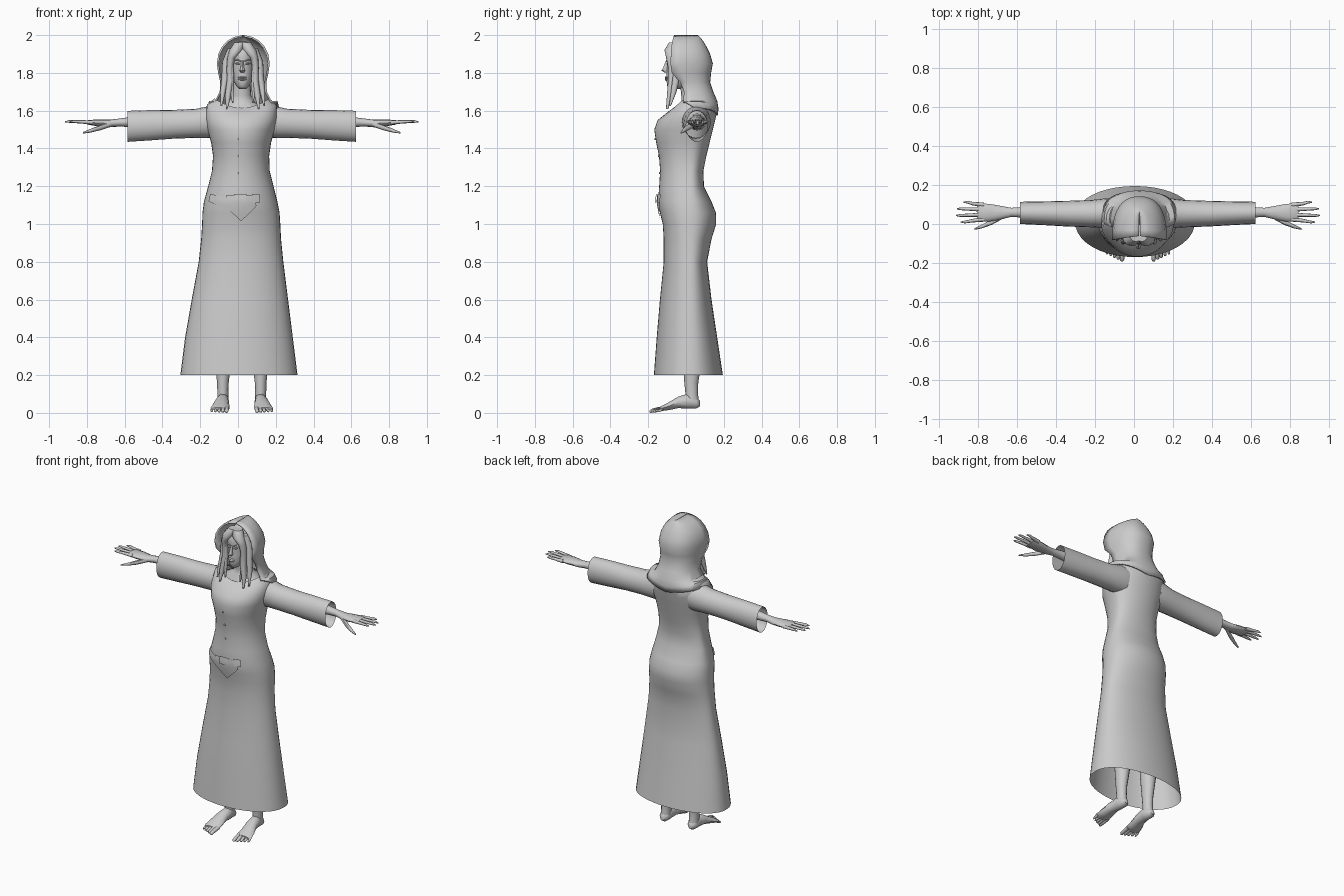
import bpy, bmesh, math
from mathutils import Vector

CX = 0.02  # body centre line
grey = bpy.data.materials.new("plain_grey")
grey.diffuse_color = (0.6, 0.6, 0.6, 1)


def grid(name, rows, closed=True, cap0=False, cap1=False, angle=50):
    """Skin rows of points into one smooth surface."""
    bm = bmesh.new()
    vs = [[bm.verts.new(p) for p in r] for r in rows]
    n = len(rows[0])
    for a, b in zip(vs, vs[1:]):
        for i in range(n if closed else n - 1):
            j = (i + 1) % n
            bm.faces.new((a[i], a[j], b[j], b[i]))
    if cap0:
        bm.faces.new(vs[0][::-1])
    if cap1:
        bm.faces.new(vs[-1])
    bmesh.ops.recalc_face_normals(bm, faces=bm.faces)
    me = bpy.data.meshes.new(name)
    bm.to_mesh(me)
    bm.free()
    ob = bpy.data.objects.new(name, me)
    me.materials.append(grey)
    bpy.context.collection.objects.link(ob)
    bpy.ops.object.select_all(action='DESELECT')
    bpy.context.view_layer.objects.active = ob
    ob.select_set(True)
    bpy.ops.object.shade_smooth_by_angle(angle=math.radians(angle))
    return ob


def ring(c, u, v, n):
    c, u, v = Vector(c), Vector(u), Vector(v)
    return [c + u * math.cos(t) + v * math.sin(t)
            for t in (2 * math.pi * i / n for i in range(n))]


def tube_x(name, s, secs, n=12, caps=True):
    """Sections across x: (x, y, z, ry, rz); s picks the side."""
    grid(name, [ring((CX + s * x, y, z), (0, ry, 0), (0, 0, rz), n)
                for x, y, z, ry, rz in secs], True, caps, caps)


def tube_y(name, s, secs, n=10):
    """Sections across y: (x, y, z, rx, rz)."""
    grid(name, [ring((CX + s * x, y, z), (rx, 0, 0), (0, 0, rz), n)
                for x, y, z, rx, rz in secs], True, True, True)


def tube_z(name, s, secs, n=12):
    """Sections across z: (x, y, z, rx, ry)."""
    grid(name, [ring((CX + s * x, y, z), (rx, 0, 0), (0, ry, 0), n)
                for x, y, z, rx, ry in secs], True, True, True)


# ---- dress: z, left, right, front, back, extra height at the sides
DRESS = [(0.2, -.305, .315, -.17, .195, 0), (0.4, -.28, .29, -.155, .165, 0),
         (0.6, -.245, .265, -.138, .135, 0), (0.8, -.208, .24, -.118, .112, 0),
         (0.92, -.195, .228, -.118, .135, 0), (1.0, -.19, .224, -.123, .16, 0),
         (1.06, -.188, .22, -.138, .158, 0), (1.12, -.18, .208, -.148, .135, 0),
         (1.2, -.158, .188, -.142, .095, 0), (1.28, -.138, .168, -.137, .092, 0),
         (1.36, -.132, .165, -.143, .108, 0), (1.43, -.142, .175, -.158, .125, 0),
         (1.5, -.162, .195, -.168, .142, 0), (1.55, -.172, .208, -.15, .155, .01),
         (1.6, -.165, .205, -.088, .165, .03), (1.615, -.125, .165, -.06, .15, .05)]
SEAM = 0.025


def dress_point(z, t, off=0.0):
    for a, b in zip(DRESS, DRESS[1:]):
        if z <= b[0] + 1e-6:
            break
    k = min(max((z - a[0]) / (b[0] - a[0]), 0), 1)
    x0, x1, y0, y1, lift = [p + (q - p) * k for p, q in zip(a[1:], b[1:])]
    c, s = math.cos(t), math.sin(t)
    ry = (SEAM - y0 if s < 0 else y1 - SEAM) + off
    return Vector(((x0 + x1) / 2 + ((x1 - x0) / 2 + off) * c,
                   SEAM + ry * math.copysign(abs(s) ** 0.9, s), z + lift * c * c))


N = 40
grid("dress", [[dress_point(r[0], 2 * math.pi * i / N) for i in range(N)] for r in DRESS])


# ---- thin pieces lying on the front of the dress
def patch(name, x0, x1, top, bottom, off, n=10):
    """Plate between two height functions of u in 0..1."""
    def at(u, z):
        x = x0 + (x1 - x0) * u
        t = -math.pi / 2 + math.asin(max(-1, min(1, (x - CX) / 0.2)))
        return dress_point(z, t, off)
    grid(name, [[at(i / n, top(i / n) + (bottom(i / n) - top(i / n)) * k / 4)
                 for i in range(n + 1)] for k in range(5)], closed=False)


patch("waist_point", -.06, .1, lambda u: 1.15, lambda u: 1.015 + .16 * abs(u - .5), .008)
patch("hip_flap", -.15, -.02, lambda u: 1.16 - .03 * u, lambda u: 1.12 - .06 * u, .006)
patch("small_buckle", .08, .12, lambda u: 1.16, lambda u: 1.115, .012, 2)
patch("large_buckle", -.015, .05, lambda u: 1.16, lambda u: 1.11, .014, 2)
for z in (1.27, 1.36, 1.45):
    p = dress_point(z, -math.pi / 2)
    tube_y("button", 1, [(-.015, p.y + .005, z, .006, .006), (-.015, p.y - .005, z, .005, .005)], 8)

# ---- neck, upper chest and head
tube_z("neck", 1, [(0, .03, 1.56, .15, .09), (0, .04, 1.615, .135, .095), (0, .035, 1.645, .07, .06),
                   (0, .025, 1.68, .05, .05), (0, .015, 1.78, .045, .05)], 16)
HEAD = [(1.715, .018, -.085, -.03), (1.73, .034, -.1, .0), (1.76, .05, -.103, .05),
        (1.8, .06, -.103, .085), (1.84, .066, -.1, .1), (1.88, .068, -.105, .105),
        (1.92, .062, -.1, .1), (1.95, .046, -.075, .08), (1.965, .02, -.03, .04)]
grid("head", [ring((CX + .005, (f + b) / 2, z), (w, 0, 0), (0, (b - f) / 2, 0), 20)
              for z, w, f, b in HEAD], True, True, True)
tube_z("nose", 1, [(.003, -.1, 1.865, .006, .006), (.003, -.107, 1.83, .009, .013),
                   (.003, -.11, 1.812, .015, .02), (.003, -.103, 1.802, .01, .01)], 8)
for z, h in ((1.776, .006), (1.765, .007)):
    tube_x("lip", 1, [(-.02, -.095, z, .004, .002), (.003, -.104, z, .009, h),
                      (.026, -.095, z, .004, .002)], 8)
for s in (1, -1):
    x = .005 * s
    tube_x("eye", s, [(x + .014, -.098, 1.848, .003, .002), (x + .026, -.094, 1.849, .008, .006),
                      (x + .04, -.082, 1.85, .003, .002)], 8)
    tube_x("brow", s, [(x + .01, -.1, 1.862, .005, .003), (x + .028, -.096, 1.87, .007, .004),
                       (x + .048, -.078, 1.866, .004, .002)], 8)

    # hair parted at the middle, falling in locks onto the chest
    tube_z("hair_front", s, [(x + .084, -.1, 1.61, .004, .006), (x + .078, -.085, 1.68, .016, .016),
                             (x + .066, -.075, 1.76, .018, .02), (x + .068, -.07, 1.83, .017, .025),
                             (x + .06, -.075, 1.88, .022, .03), (x + .035, -.08, 1.92, .036, .034),
                             (x + .015, -.06, 1.96, .03, .03)])
    tube_z("hair_side", s, [(x + .113, -.085, 1.625, .004, .005), (x + .105, -.065, 1.7, .014, .015),
                            (x + .092, -.05, 1.78, .02, .02), (x + .09, -.045, 1.86, .018, .025),
                            (x + .06, -.04, 1.93, .02, .03)])
    tube_z("hair_inner", s, [(x + .052, -.09, 1.64, .004, .005), (x + .058, -.08, 1.7, .01, .012),
                             (x + .055, -.075, 1.77, .01, .014), (x + .06, -.07, 1.84, .01, .02)])

# ---- hood draped onto the shoulders: z, half width, front, back
HOOD = [(1.575, .19, .05, .168), (1.61, .182, .0, .172), (1.65, .15, -.015, .166),
        (1.7, .125, -.01, .145), (1.75, .122, -.03, .128), (1.8, .133, -.075, .133),
        (1.85, .14, -.082, .142), (1.9, .132, -.08, .128), (1.94, .112, -.077, .108),
        (1.97, .084, -.072, .09), (1.99, .05, -.067, .074), (2.0, .004, -.062, .064)]


def arc(z, w, f, b, inset=0):
    m = 20
    return [Vector((CX + .008 + (w - inset) * math.copysign(abs(math.cos(t)) ** .85, math.cos(t)),
                    f + (b - inset - f) * math.sin(t) ** .75 if 0 < i < m else f,
                    z - inset + (.04 * abs(math.cos(t)) if z < 1.62 else 0)))
            for i, t in ((i, math.pi * i / m) for i in range(m + 1))]


hood = grid("hood", [arc(*h) for h in HOOD], closed=False)
thick = hood.modifiers.new("cloth", 'SOLIDIFY')
thick.thickness = .01
thick.offset = -1

# ---- arms, hands, legs and feet on both sides
for s in (1, -1):
    tube_x("sleeve", s, [(.12, .06, 1.545, .07, .09), (.17, .055, 1.54, .076, .085),
                         (.24, .053, 1.533, .07, .077), (.36, .053, 1.528, .066, .076),
                         (.48, .055, 1.523, .061, .08), (.605, .057, 1.517, .057, .082)], 20, False)
    tube_x("forearm", s, [(.15, .058, 1.54, .045, .045), (.4, .058, 1.54, .038, .038),
                          (.58, .06, 1.54, .028, .027), (.65, .06, 1.537, .023, .021),
                          (.7, .058, 1.532, .034, .02), (.76, .058, 1.535, .045, .018),
                          (.81, .06, 1.538, .046, .013), (.825, .06, 1.538, .04, .008)])
    for y0, y1, tip in ((.098, .112, .895), (.074, .078, .93), (.048, .044, .935), (.024, .01, .91)):
        tube_x("finger", s, [(.79, y0, 1.537, .012, .011), (.85, (y0 + y1) / 2, 1.541, .009, .009),
                             (tip - .02, y1, 1.543, .007, .007), (tip, y1, 1.541, .003, .003)], 8)
    tube_x("thumb", s, [(.69, .045, 1.53, .016, .014), (.75, .01, 1.51, .014, .014),
                        (.8, -.012, 1.494, .01, .01), (.84, -.026, 1.483, .004, .004)], 8)
    tube_z("leg", s, [(.1, .035, .05, .03, .036), (.1, .03, .1, .029, .033), (.1, .028, .16, .031, .037),
                      (.098, .035, .3, .045, .052), (.095, .025, .5, .048, .052),
                      (.09, .01, .7, .062, .066), (.085, .01, .98, .078, .08)])
    tube_y("foot", s, [(.1, .073, .05, .014, .016), (.1, .055, .052, .03, .03),
                       (.1, .01, .062, .032, .042), (.105, -.04, .056, .037, .032),
                       (.112, -.09, .036, .047, .022), (.116, -.125, .025, .05, .015),
                       (.116, -.14, .021, .044, .009)])
    for i in range(5):
        x, r, tip = .078 + .0195 * i, .0125 - .0012 * i, -.192 + .009 * i
        tube_y("toe", s, [(x, -.12, .024, r, r), (x + .002, tip + .025, .015, r * .9, r * .9),
                          (x + .003, tip + .007, .01, r * .85, r * .8),
                          (x + .003, tip, .007, r * .4, r * .4)], 8)
